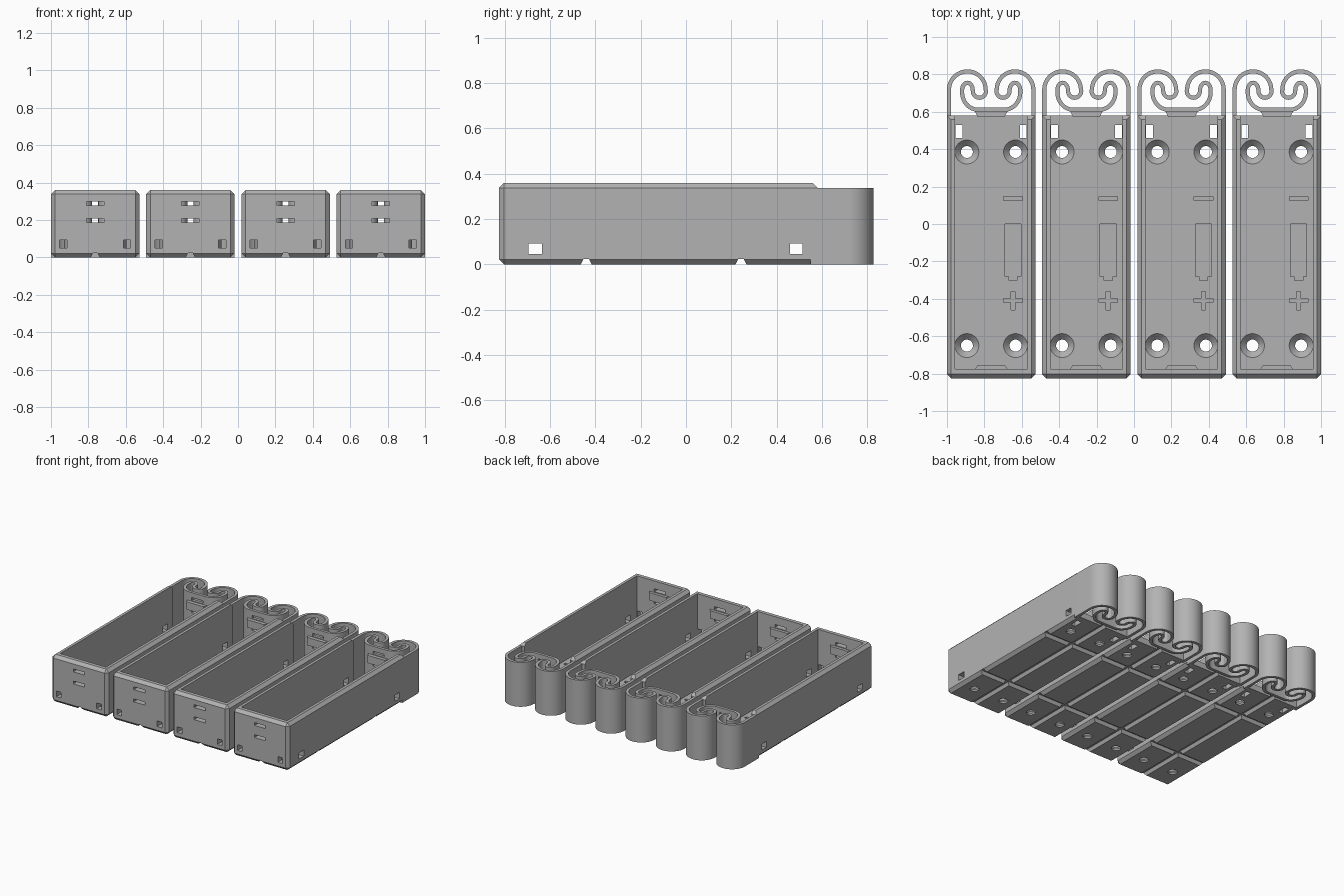
import bpy, bmesh, math
from mathutils import Vector

if "Cube" in bpy.data.objects:
    bpy.data.objects.remove(bpy.data.objects["Cube"])

PITCH, HALF_W, FLOOR = 0.509, 0.2365, 0.045
grey = bpy.data.materials.new("plain_grey")
grey.diffuse_color = (0.45, 0.45, 0.45, 1)
grey.use_nodes = True
grey.node_tree.nodes["Principled BSDF"].inputs["Base Color"].default_value = grey.diffuse_color


def prism(bm, pts, axis, lo, hi):
    """Extrude a 2D outline along an axis (0=x, 1=y, 2=z)."""
    def place(p, d):
        c = list(p)
        c.insert(axis, d)
        return bm.verts.new(c)
    a, b = [place(p, lo) for p in pts], [place(p, hi) for p in pts]
    faces = [bm.faces.new(a), bm.faces.new(b)]
    for i in range(len(pts)):
        j = (i + 1) % len(pts)
        faces.append(bm.faces.new((a[i], a[j], b[j], b[i])))
    bmesh.ops.recalc_face_normals(bm, faces=faces)


def box(bm, x0, x1, y0, y1, z0, z1):
    prism(bm, [(x0, y0), (x1, y0), (x1, y1), (x0, y1)], 2, z0, z1)


def finish(bm, name):
    bmesh.ops.recalc_face_normals(bm, faces=bm.faces)
    me = bpy.data.meshes.new(name)
    bm.to_mesh(me)
    bm.free()
    me.materials.append(grey)
    ob = bpy.data.objects.new(name, me)
    bpy.context.collection.objects.link(ob)
    return ob


def bake(ob):
    dg = bpy.context.evaluated_depsgraph_get()
    me = bpy.data.meshes.new_from_object(ob.evaluated_get(dg))
    ob.modifiers.clear()
    ob.data = me


def cut(ob, bm):
    cutter = finish(bm, "cutter")
    cutter.hide_render = True
    m = ob.modifiers.new("cut", "BOOLEAN")
    m.operation, m.solver, m.object = "DIFFERENCE", "EXACT", cutter
    bake(ob)
    bpy.data.objects.remove(cutter)


def slots(bm, y0, y1):
    for z in (0.197, 0.289):
        box(bm, -0.047, 0.047, y0, y1, z - 0.011, z + 0.011)


# Tray: chamfered block, open at the top and back
bm = bmesh.new()
box(bm, -HALF_W, HALF_W, -0.825, 0.58, 0, 0.36)
edges = []
for e in bm.edges:
    at_back = all(v.co.y > 0.5 for v in e.verts)
    at_top = all(v.co.z > 0.3 for v in e.verts)
    if not at_back or at_top:
        edges.append(e)
bmesh.ops.bevel(bm, geom=edges, offset=0.022, segments=1, affect='EDGES')
tray = finish(bm, "tray")

# Cell cavity
bm = bmesh.new()
box(bm, -0.193, 0.193, -0.775, 0.8, FLOOR, 0.5)
cut(tray, bm)

# Wire windows, contact slots and engraved polarity signs
bm = bmesh.new()
box(bm, -0.5, 0.5, -0.695, -0.635, 0.047, 0.093)
box(bm, -0.5, 0.5, 0.46, 0.515, 0.047, 0.093)
for s in (-1, 1):
    box(bm, *sorted((s * 0.15, s * 0.19)), -0.9, -0.71, 0.05, 0.093)
slots(bm, -0.9, -0.7)
ENG = FLOOR - 0.01
box(bm, 0.067, 0.167, 0.125, 0.146, ENG, 0.07)
c = 0.117
half = [(0.022, -0.302), (0.022, -0.28), (0.043, -0.28), (0.043, 0.0)]
prism(bm, [(c + x, y) for x, y in half] + [(c - x, y) for x, y in reversed(half)], 2, ENG, 0.07)
a, b = 0.05, 0.011
plus = [(b, a), (b, b), (a, b), (a, -b), (b, -b), (b, -a),
        (-b, -a), (-b, -b), (-a, -b), (-a, b), (-b, b), (-b, a)]
prism(bm, [(c + x, y - 0.41) for x, y in plus], 2, ENG, 0.07)
cut(tray, bm)

# Countersunk screw holes, rear floor openings and lengthwise groove
bm = bmesh.new()
N = 32
for x in (-0.13, 0.13):
    for y in (-0.65, 0.385):
        rings = [[bm.verts.new((x + r * math.cos(i * math.tau / N), y + r * math.sin(i * math.tau / N), z))
                  for i in range(N)] for r, z in ((0.032, -0.1), (0.032, 0.012), (0.065, FLOOR + 0.001), (0.065, 0.07))]
        for lo, hi in zip(rings, rings[1:]):
            for i in range(N):
                bm.faces.new((lo[i - 1], lo[i], hi[i], hi[i - 1]))
        bm.faces.new(rings[0])
        bm.faces.new(rings[-1])
    box(bm, *sorted((math.copysign(0.153, x), math.copysign(0.19, x))), 0.46, 0.53, -0.1, 0.07)
groove = [(-0.026, -0.004), (0.026, -0.004), (0.012, 0.024), (-0.012, 0.024)]
prism(bm, groove, 1, -1, 1)
cut(tray, bm)

# Cross grooves under the floor
bm = bmesh.new()
for y in (-0.44, 0.243):
    prism(bm, [(y + p, z) for p, z in groove], 0, -0.5, 0.5)
cut(tray, bm)


# Scroll spring: ribbon path for one half, mirrored
def arc(cx, cy, rx, ry, a0, a1, n):
    return [(cx + rx * math.cos(math.radians(a0 + (a1 - a0) * i / n)),
             cy + ry * math.sin(math.radians(a0 + (a1 - a0) * i / n))) for i in range(n + 1)]


T = 0.022
xo = -HALF_W + T / 2
path = [(xo, 0.55)]
path += arc(xo + 0.098, 0.718, 0.098, 0.098, 180, 0, 24)        # outer lobe
path += arc(-0.063, 0.712, 0.0355, 0.037, 0, -180, 14)          # inner hook
path += arc(-0.127, 0.715, 0.0285, 0.04, 0, 180, 14)[1:]        # curl back
path += arc(-0.07, 0.705, 0.0855, 0.094, 180, 270, 14)          # sweep to the centre
path += [(-x, y) for x, y in reversed(path)]
bm = bmesh.new()
low = [bm.verts.new((x, y, 0)) for x, y in path]
top = [bm.verts.new((x, y, 0.338)) for x, y in path]
for i in range(len(path) - 1):
    bm.faces.new((low[i], low[i + 1], top[i + 1], top[i]))
spring = finish(bm, "scroll_spring")
m = spring.modifiers.new("thickness", "SOLIDIFY")
m.thickness, m.offset, m.use_even_offset = T, 0, True
bake(spring)
bm = bmesh.new()
slots(bm, 0.55, 0.65)
cut(spring, bm)


# Contact bumps between the slots
def bump(name, y0, y1):
    bm = bmesh.new()
    prism(bm, [(-0.09, y0), (0.09, y0), (0.072, y1), (-0.072, y1)], 2, 0.213, 0.272)
    return finish(bm, name)


parts = [tray, spring, bump("front_contact_bump", -0.78, -0.753), bump("spring_contact_bump", 0.608, 0.573)]

# Smooth curved walls, keep hard edges, then repeat for four cells
bpy.ops.object.select_all(action='DESELECT')
for ob in parts:
    ob.select_set(True)
bpy.context.view_layer.objects.active = tray
bpy.ops.object.shade_smooth_by_angle(angle=math.radians(30))
for ob in parts:
    ob.location.x = -1.5 * PITCH
    for k in range(1, 4):
        dup = ob.copy()
        dup.location.x = (k - 1.5) * PITCH
        bpy.context.collection.objects.link(dup)
